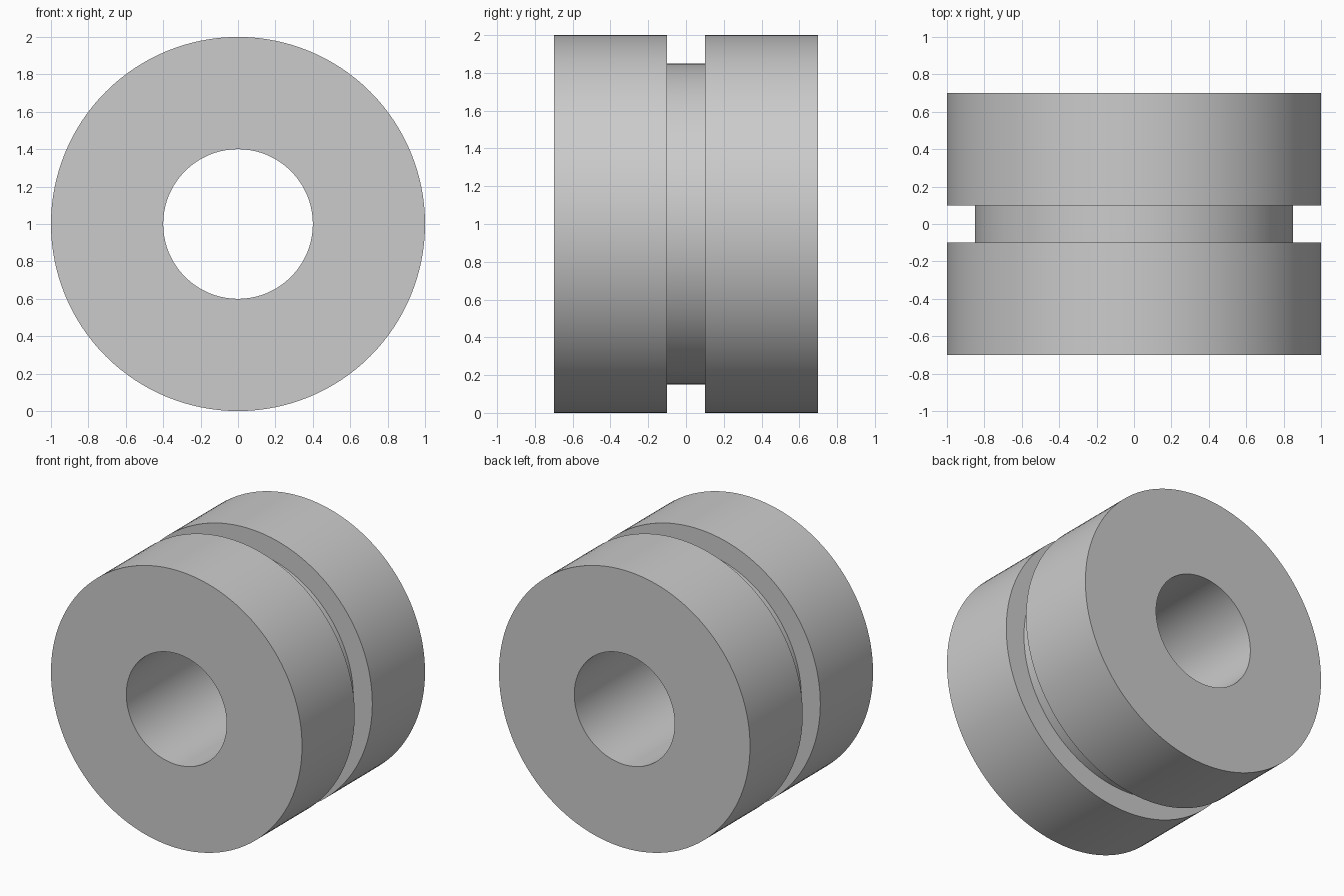
import bpy, bmesh, math
from mathutils import Matrix, Vector

cube = bpy.data.objects.get("Cube")
if cube:
    bpy.data.objects.remove(cube, do_unlink=True)

SEGMENTS = 128
OUTER, GROOVE, BORE = 1.0, 0.85, 0.4
HALF_LENGTH, HALF_GROOVE = 0.7, 0.1

# Plain grey material
grey = bpy.data.materials.new("plain grey")
grey.use_nodes = True
color = (0.6, 0.6, 0.6, 1)
grey.diffuse_color = color
grey.node_tree.nodes["Principled BSDF"].inputs["Base Color"].default_value = color

# Half cross-section as (radius, y), mirrored to the other end
half = [(BORE, -HALF_LENGTH), (OUTER, -HALF_LENGTH),
        (OUTER, -HALF_GROOVE), (GROOVE, -HALF_GROOVE)]
profile = half + [(r, -y) for r, y in reversed(half)]

# Grooved bushing: cross-section turned about the y axis
bm = bmesh.new()
rings = []
for i in range(SEGMENTS):
    turn = Matrix.Rotation(math.tau * i / SEGMENTS, 3, 'Y')
    rings.append([bm.verts.new(turn @ Vector((r, y, 0)) + Vector((0, 0, OUTER)))
                  for r, y in profile])
count = len(profile)
for i, ring in enumerate(rings):
    following = rings[(i + 1) % SEGMENTS]
    for j in range(count):
        k = (j + 1) % count
        bm.faces.new((ring[j], ring[k], following[k], following[j]))
bmesh.ops.recalc_face_normals(bm, faces=bm.faces)

mesh = bpy.data.meshes.new("grooved_bushing")
bm.to_mesh(mesh)
bm.free()
mesh.materials.append(grey)
bushing = bpy.data.objects.new("grooved_bushing", mesh)
bpy.context.collection.objects.link(bushing)

# Smooth walls with crisp rims
bpy.ops.object.select_all(action='DESELECT')
bushing.select_set(True)
bpy.context.view_layer.objects.active = bushing
bpy.ops.object.shade_smooth_by_angle(angle=math.radians(30))
